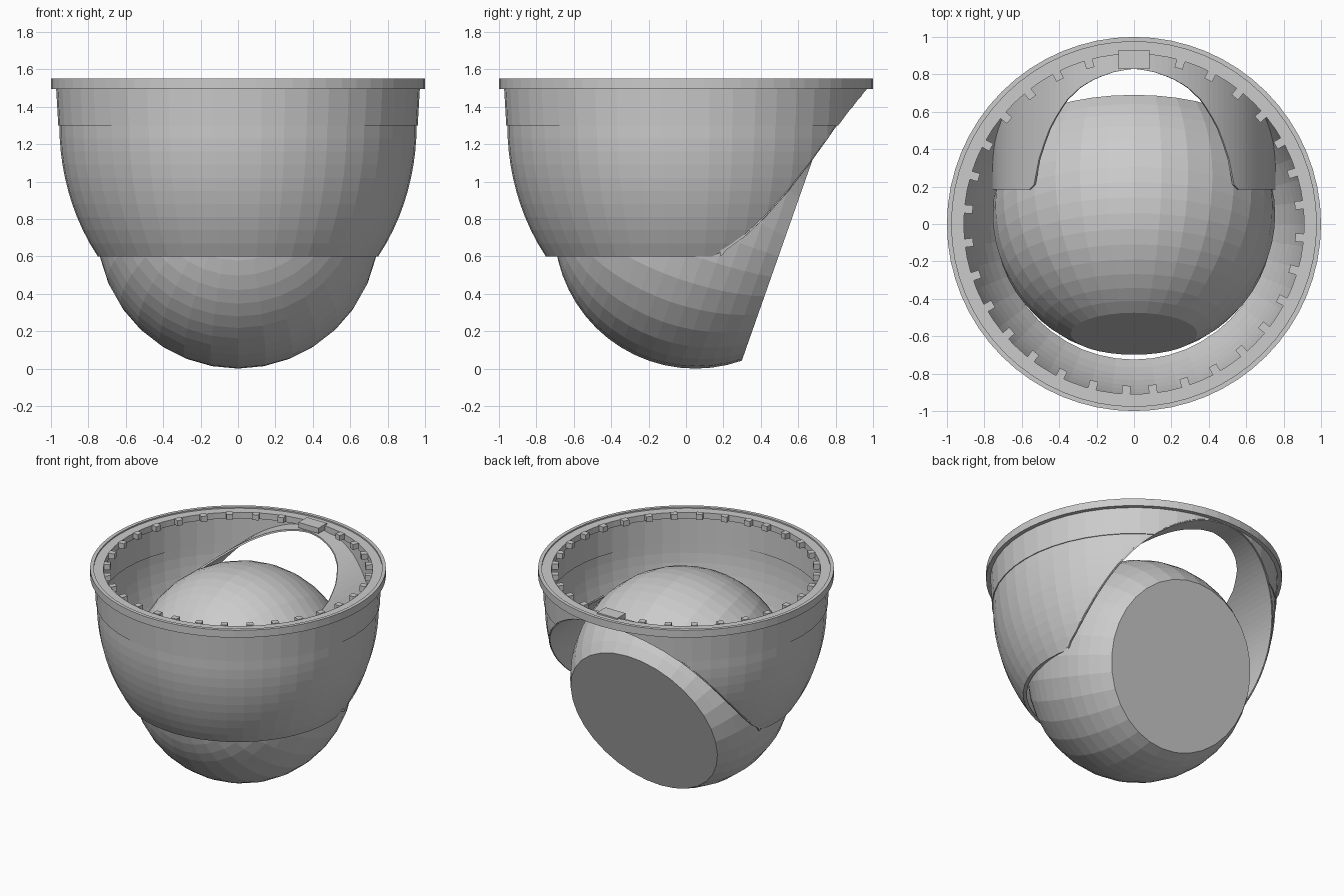
import bpy, bmesh
from math import sin, cos, sqrt, pi, radians, asin
from mathutils import Matrix, Vector

if "Cube" in bpy.data.objects:
    bpy.data.objects.remove(bpy.data.objects["Cube"])


def finish(name, bm):
    bmesh.ops.remove_doubles(bm, verts=bm.verts, dist=1e-5)
    bmesh.ops.recalc_face_normals(bm, faces=bm.faces)
    me = bpy.data.meshes.new(name)
    bm.to_mesh(me)
    bm.free()
    ob = bpy.data.objects.new(name, me)
    bpy.context.collection.objects.link(ob)
    return ob


def lathe(name, profile, n, closed=True):
    """Revolve (radius, z) points about z; open profiles get end caps."""
    bm = bmesh.new()
    rings = [[bm.verts.new((r * cos(2 * pi * i / n), r * sin(2 * pi * i / n), z))
              for i in range(n)] for r, z in profile]
    pairs = list(zip(rings, rings[1:]))
    if closed:
        pairs.append((rings[-1], rings[0]))
    else:
        bm.faces.new(rings[0])
        bm.faces.new(rings[-1])
    for a, b in pairs:
        for i in range(n):
            j = (i + 1) % n
            bm.faces.new((a[i], a[j], b[j], b[i]))
    return finish(name, bm)


def add_box(bm, centre, size, angle=0):
    m = (Matrix.Translation(centre) @ Matrix.Rotation(angle, 4, 'Z')
         @ Matrix.Diagonal((*size, 1)))
    bmesh.ops.create_cube(bm, size=1, matrix=m)


def shell_r(z):
    """Outer radius of the bowl at height z."""
    if z > 1.3:
        return 0.955 + 0.015 * (z - 1.3) / 0.2
    return 0.955 * sqrt(1 - ((1.3 - z) / 1.13) ** 2)


TUN_R, TUN_Z = 0.75, 0.75

# ball, flat at front and back, with a tilted axis
R, front, back = 0.755, 0.675, -0.471
a0, a1 = asin(back / R), asin(front / R)
angs = [a0 + (a1 - a0) * i / 16 for i in range(17)]
ball = lathe("ball", [(R * cos(a), R * sin(a)) for a in angs], 32, closed=False)
axis = Vector((0, -0.943, 0.332))
ball.matrix_world = (Matrix.Translation((0, 0.05, 0.755))
                     @ axis.to_track_quat('Z', 'Y').to_matrix().to_4x4())

# bowl shell with a thin wall
zs = [0.6 + 0.07 * i for i in range(11)]
outer = [(shell_r(z), z) for z in zs] + [(0.961, 1.3), (0.973, 1.51)]
inner = [(0.925, 1.51), (0.922, 1.3)] + [(shell_r(z) - 0.025, z) for z in zs[::-1]]
bowl = lathe("bowl", outer + inner, 48)

# arched tunnel cutter through the back of the bowl
bm = bmesh.new()
arch = [(TUN_R * cos(t * pi / 32), TUN_Z + TUN_R * sin(t * pi / 32))
        for t in range(-3, 36)]
arch += [(-0.70, 0.4), (0.70, 0.4)]
face = bm.faces.new([bm.verts.new((x, 0.1, z)) for x, z in arch])
ext = bmesh.ops.extrude_face_region(bm, geom=[face])
bmesh.ops.translate(bm, vec=(0, 1.2, 0),
                    verts=[v for v in ext["geom"] if isinstance(v, bmesh.types.BMVert)])
cutter = finish("tunnel_cutter", bm)
cutter.hide_render = True
mod = bowl.modifiers.new("tunnel", 'BOOLEAN')
mod.operation, mod.solver, mod.object = 'DIFFERENCE', 'EXACT', cutter
bpy.context.view_layer.objects.active = bowl
bpy.ops.object.modifier_apply(modifier=mod.name)
bpy.data.objects.remove(cutter)

# arched hood lining the opening, cut back along a curve at its inner edge
EDGE = [(0, 0.83), (0.1, 0.815), (0.2, 0.78), (0.28, 0.735), (0.36, 0.66),
        (0.44, 0.53), (0.5, 0.37), (0.535, 0.185)]


def hood_start(x):
    for (xa, ya), (xb, yb) in zip(EDGE, EDGE[1:]):
        if x <= xb:
            return ya + (yb - ya) * (x - xa) / (xb - xa)
    return 0.185


bm = bmesh.new()
rows = []
for t in range(-4, 69):
    a = t * pi / 64
    x, z = TUN_R * cos(a), TUN_Z + TUN_R * sin(a)
    ys = hood_start(abs(x))
    ye = max(sqrt(max(shell_r(z) ** 2 - x * x, 0)) - 0.004, ys + 0.005)
    rows.append([bm.verts.new((x, y, z)) for y in (ys, ye)])
for p, q in zip(rows, rows[1:]):
    bm.faces.new((p[0], p[1], q[1], q[0]))
hood = finish("hood", bm)
sol = hood.modifiers.new("thickness", 'SOLIDIFY')
sol.thickness, sol.offset = 0.012, 0

# flange ring with a recessed inner step
lathe("rim", [(1.0, 1.495), (1.0, 1.55), (0.975, 1.55), (0.975, 1.54),
              (0.91, 1.54), (0.91, 1.495)], 64)

# small square studs inside the rim, and the plate over the opening
bm = bmesh.new()
for i in range(15):
    for deg in (-83.5 + 11.25 * i, 105.6 + 11.55 * i):
        a = radians(deg)
        add_box(bm, (0.888 * cos(a), 0.888 * sin(a), 1.525), (0.045, 0.045, 0.04), a)
finish("rim_studs", bm)
bm = bmesh.new()
add_box(bm, (0, 0.88, 1.53), (0.165, 0.1, 0.04))
finish("back_plate", bm)
